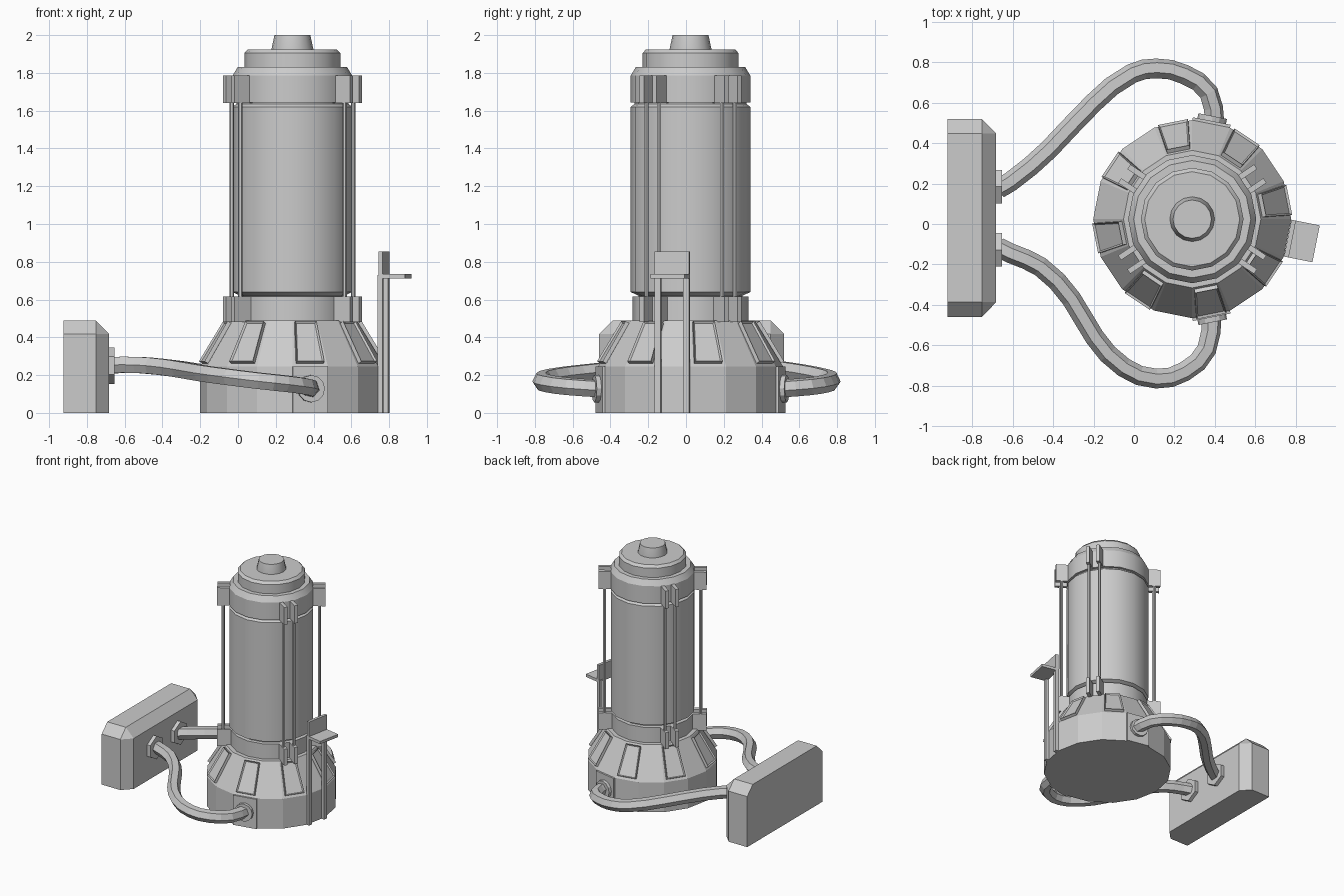
import bpy, bmesh
from math import radians, pi
from mathutils import Matrix, Vector

if "Cube" in bpy.data.objects:
    bpy.data.objects.remove(bpy.data.objects["Cube"])

CENTRE = Vector((0.288, 0.024, 0))   # axis of the tank


def frame(deg):
    """Local frame on the tank axis: x is radial, y tangential, z up."""
    return Matrix.Translation(CENTRE) @ Matrix.Rotation(radians(deg), 4, 'Z')


def finish(name, bm, smooth=False):
    bmesh.ops.recalc_face_normals(bm, faces=bm.faces)
    me = bpy.data.meshes.new(name)
    bm.to_mesh(me)
    bm.free()
    ob = bpy.data.objects.new(name, me)
    bpy.context.collection.objects.link(ob)
    if smooth:
        bpy.context.view_layer.objects.active = ob
        ob.select_set(True)
        bpy.ops.object.shade_smooth_by_angle(angle=radians(25))
        ob.select_set(False)
    return ob


def lathe(name, profile, sides=16, smooth=True):
    """Closed turned part from (radius, z) points."""
    bm = bmesh.new()
    rings = []
    for r, z in profile:
        rings.append([bm.verts.new(CENTRE + Matrix.Rotation(2 * pi * i / sides, 3, 'Z') @ Vector((r, 0, z)))
                      for i in range(sides)])
    for a, b in zip(rings, rings[1:]):
        for i in range(sides):
            j = (i + 1) % sides
            bm.faces.new((a[i], a[j], b[j], b[i]))
    bm.faces.new(rings[0])
    bm.faces.new(rings[-1])
    return finish(name, bm, smooth)


def block(name, deg, r, t, z):
    """Box in the tank frame from radial, tangential and height ranges."""
    bm = bmesh.new()
    bmesh.ops.create_cube(bm, size=2)
    for v in bm.verts:
        v.co = Vector([lim[0] if c < 0 else lim[1] for c, lim in zip(v.co, (r, t, z))])
    bm.transform(frame(deg))
    return finish(name, bm)


def disc(name, matrix, radius, depth, sides):
    bm = bmesh.new()
    bmesh.ops.create_cone(bm, cap_ends=True, segments=sides, radius1=radius, radius2=radius,
                          depth=depth, matrix=matrix)
    return finish(name, bm)


# Tank stack
lathe("base_skirt", [(0.49, 0), (0.49, 0.245), (0.34, 0.49)], smooth=False)
lathe("neck", [(0.307, 0.48), (0.307, 0.615)])
lathe("tank_body", [(0.275, 0.6), (0.275, 0.62), (0.317, 0.64), (0.317, 1.62), (0.297, 1.635), (0.297, 1.65)])
lathe("top_band", [(0.317, 1.642), (0.317, 1.785), (0.29, 1.83)])
lathe("cap", [(0.254, 1.82), (0.254, 1.905), (0.235, 1.925)])
lathe("knob", [(0.111, 1.915), (0.111, 1.925), (0.095, 2.0)])

# Raised framed panels on every second facet of the skirt slope
for k in range(8):
    bm = bmesh.new()
    bmesh.ops.create_cube(bm, size=2)
    for v in bm.verts:
        low = v.co.z < 0
        z = 0.262 if low else 0.475
        slope = 0.481 - (z - 0.245) * 0.6
        out = 0.022 if v.co.x > 0 else -0.02
        v.co = Vector((slope + out * 0.86, v.co.y * (0.075 if low else 0.058), z + out * 0.5))
    bm.normal_update()
    face = max(bm.faces, key=lambda f: f.normal.x)
    bmesh.ops.inset_region(bm, faces=[face], thickness=0.012, depth=-0.01)
    bm.transform(frame(11.25 + 45 * k))
    finish(f"skirt_panel_{k}", bm)

# Four clamp pairs, upper and lower, joined by twin rods
for k, deg in enumerate((33.75, 146.25, 213.75, 326.25)):
    for s in (-1, 1):
        c = 0.041 * s
        t = (c - 0.014, c + 0.014)
        block(f"upper_clamp_{k}_{s}", deg, (0.28, 0.405), t, (1.64, 1.785))
        block(f"lower_clamp_{k}_{s}", deg, (0.27, 0.405), t, (0.48, 0.615))
        m = frame(deg) @ Matrix.Translation((0.36, c, 1.13))
        disc(f"rod_{k}_{s}", m, 0.012, 1.06, 6)

# Stand with two legs, plate and ledge
for s in (-1, 1):
    block(f"stand_leg_{s}", -11.25, (0.478, 0.505), (0.077 * s - 0.016, 0.077 * s + 0.016), (0, 0.73))
block("stand_plate", -11.25, (0.482, 0.505), (-0.093, 0.093), (0.715, 0.855))
block("stand_ledge", -11.25, (0.49, 0.625), (-0.093, 0.093), (0.712, 0.735))

# Side box with chamfered top, ends and inner face
bm = bmesh.new()
for s in (-1, 1):
    y1, y2 = 0.03 + s * 0.49, 0.03 + s * 0.417
    for x in (-0.923, -0.753):
        for y, z in ((y1, 0), (y1, 0.417), (y2, 0.49)):
            bm.verts.new((x, y, z))
    for z in (0, 0.417):
        bm.verts.new((-0.682, y2, z))
bmesh.ops.convex_hull(bm, input=bm.verts)
bmesh.ops.dissolve_limit(bm, angle_limit=0.02, verts=bm.verts, edges=bm.edges)
finish("side_box", bm)

# Hoses with box nuts and tank flanges
hoses = {
    "rear": (78.75, [(-0.67, 0.175, 0.25), (-0.61, 0.21, 0.255), (-0.42, 0.37, 0.245), (-0.2, 0.6, 0.215),
                     (-0.01, 0.745, 0.185), (0.11, 0.77, 0.17), (0.25, 0.74, 0.155),
                     (0.37, 0.65, 0.14), (0.4, 0.49, 0.128)]),
    "front": (281.25, [(-0.67, -0.115, 0.25), (-0.61, -0.145, 0.255), (-0.465, -0.21, 0.25), (-0.31, -0.37, 0.23),
                       (-0.195, -0.56, 0.21), (-0.05, -0.71, 0.19), (0.11, -0.765, 0.17),
                       (0.25, -0.73, 0.155), (0.36, -0.62, 0.14), (0.385, -0.44, 0.128)]),
}
for side, (deg, pts) in hoses.items():
    cu = bpy.data.curves.new(f"{side}_hose", 'CURVE')
    cu.dimensions = '3D'
    cu.bevel_depth = 0.049
    cu.bevel_resolution = 1
    cu.resolution_u = 2
    cu.use_fill_caps = True
    sp = cu.splines.new('BEZIER')
    sp.use_smooth = False
    sp.bezier_points.add(len(pts) - 1)
    for p, co in zip(sp.bezier_points, pts):
        p.co = co
        p.handle_left_type = p.handle_right_type = 'AUTO'
    bpy.context.collection.objects.link(bpy.data.objects.new(f"{side}_hose", cu))

    nut_y = 0.185 if side == "rear" else -0.128
    turn = Matrix.Rotation(pi / 2, 4, 'Y')
    disc(f"{side}_box_nut", Matrix.Translation((-0.67, nut_y, 0.25)) @ turn
         @ Matrix.Rotation(pi / 2, 4, 'Z'), 0.096, 0.035, 6)
    block(f"{side}_flange_plate", deg, (0.46, 0.495), (-0.095, 0.095), (0, 0.245))
    disc(f"{side}_flange", frame(deg) @ Matrix.Translation((0.5, 0, 0.128)) @ turn, 0.072, 0.04, 12)
